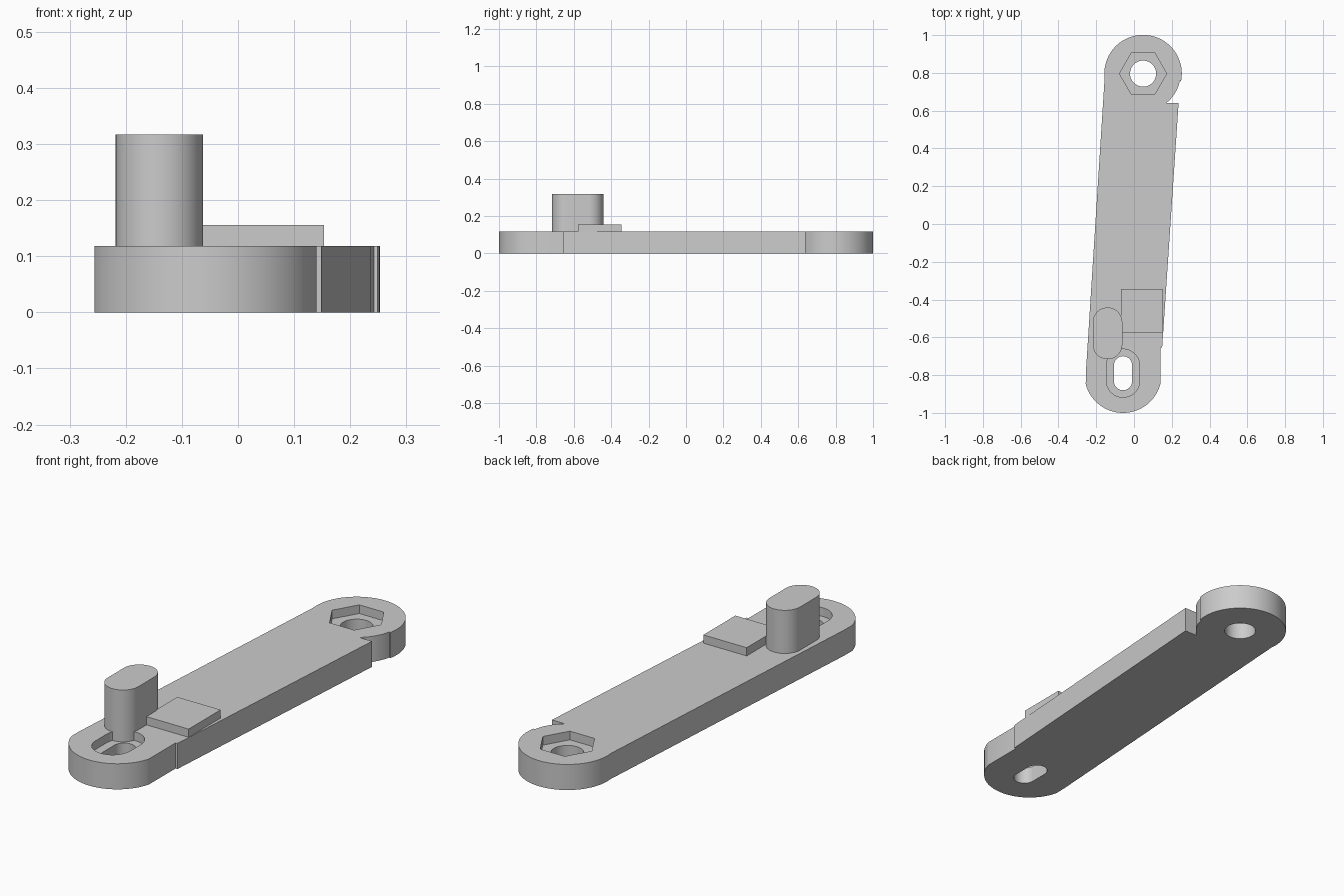
import bpy, bmesh
from math import sin, cos, pi, radians, atan2, asin

if "Cube" in bpy.data.objects:
    bpy.data.objects.remove(bpy.data.objects["Cube"])

grey = bpy.data.materials.new("plain grey")
grey.use_nodes = True
grey.diffuse_color = (0.6, 0.6, 0.6, 1)
grey.node_tree.nodes["Principled BSDF"].inputs["Base Color"].default_value = (0.6, 0.6, 0.6, 1)

THICK = 0.118
FLOOR = 0.078            # depth level of both recesses
PIVOT = (0.048, 0.796)   # round end
SLOT = (-0.058, -0.79)   # slotted end


def arc(center, r, start, end, n=32):
    """Points along an arc, angles in radians."""
    return [(center[0] + r * cos(start + (end - start) * i / n),
             center[1] + r * sin(start + (end - start) * i / n)) for i in range(n + 1)]


def stadium(center, r, length):
    """Slot outline lying along y, given its full length."""
    x, y = center
    h = length / 2 - r
    return arc((x, y + h), r, 0, pi) + arc((x, y - h), r, pi, 2 * pi)


def prism(name, outline, z0, z1):
    """Extrude a flat counter-clockwise outline between two heights."""
    bm = bmesh.new()
    face = bm.faces.new([bm.verts.new((x, y, z0)) for x, y in outline])
    top = bmesh.ops.extrude_face_region(bm, geom=[face])["geom"]
    bmesh.ops.translate(bm, vec=(0, 0, z1 - z0),
                        verts=[v for v in top if isinstance(v, bmesh.types.BMVert)])
    bmesh.ops.recalc_face_normals(bm, faces=bm.faces)
    mesh = bpy.data.meshes.new(name)
    bm.to_mesh(mesh)
    bm.free()
    obj = bpy.data.objects.new(name, mesh)
    bpy.context.collection.objects.link(obj)
    mesh.materials.append(grey)
    return obj


def smooth(obj):
    bpy.ops.object.select_all(action="DESELECT")
    obj.select_set(True)
    bpy.context.view_layer.objects.active = obj
    bpy.ops.object.shade_smooth_by_angle(angle=radians(20))


# Arm outline: slotted end, stepped right edge, notch, round end, left edge
step = asin(-0.041 / 0.205)
low = asin(-0.25 / 1.25)
notch = atan2(-0.156, 0.122)
clip = asin(-0.051 / 0.204)
outline = arc((SLOT[0], -0.796), 0.204, pi - clip, 2 * pi + clip, 48)
outline += [(0.14, -0.655), (0.149, -0.655), (0.236, 0.64)]
outline += arc(PIVOT, 0.198, notch, low, 16)
outline += arc(PIVOT, 0.205, step, pi + 0.12, 56)
outline += [(-0.255, -0.79)]
arm = prism("arm", outline, 0, THICK)

# Recesses and through holes
cutters = [
    prism("hex_recess_cutter", arc(PIVOT, 0.125, 0, 5 * pi / 3, 5), FLOOR, 0.2),
    prism("pivot_hole_cutter", arc(PIVOT, 0.069, 0, 2 * pi * 47 / 48, 47), -0.1, 0.2),
    prism("slot_recess_cutter", stadium(SLOT, 0.088, 0.255), FLOOR, 0.2),
    prism("slot_hole_cutter", stadium(SLOT, 0.048, 0.18), -0.1, 0.2),
]
bpy.context.view_layer.objects.active = arm
for cutter in cutters:
    mod = arm.modifiers.new(cutter.name, "BOOLEAN")
    mod.operation = "DIFFERENCE"
    mod.solver = "EXACT"
    mod.object = cutter
    bpy.ops.object.modifier_apply(modifier=mod.name)
for cutter in cutters:
    bpy.data.objects.remove(cutter)
smooth(arm)

# Upright peg, reaching down to the slot recess floor
peg = prism("peg", stadium((-0.14, -0.579), 0.078, 0.274), FLOOR - 0.01, 0.317)
smooth(peg)

# Raised rectangular pad
prism("pad", [(-0.068, -0.578), (0.153, -0.578), (0.153, -0.345), (-0.068, -0.345)],
      THICK - 0.01, 0.156)
